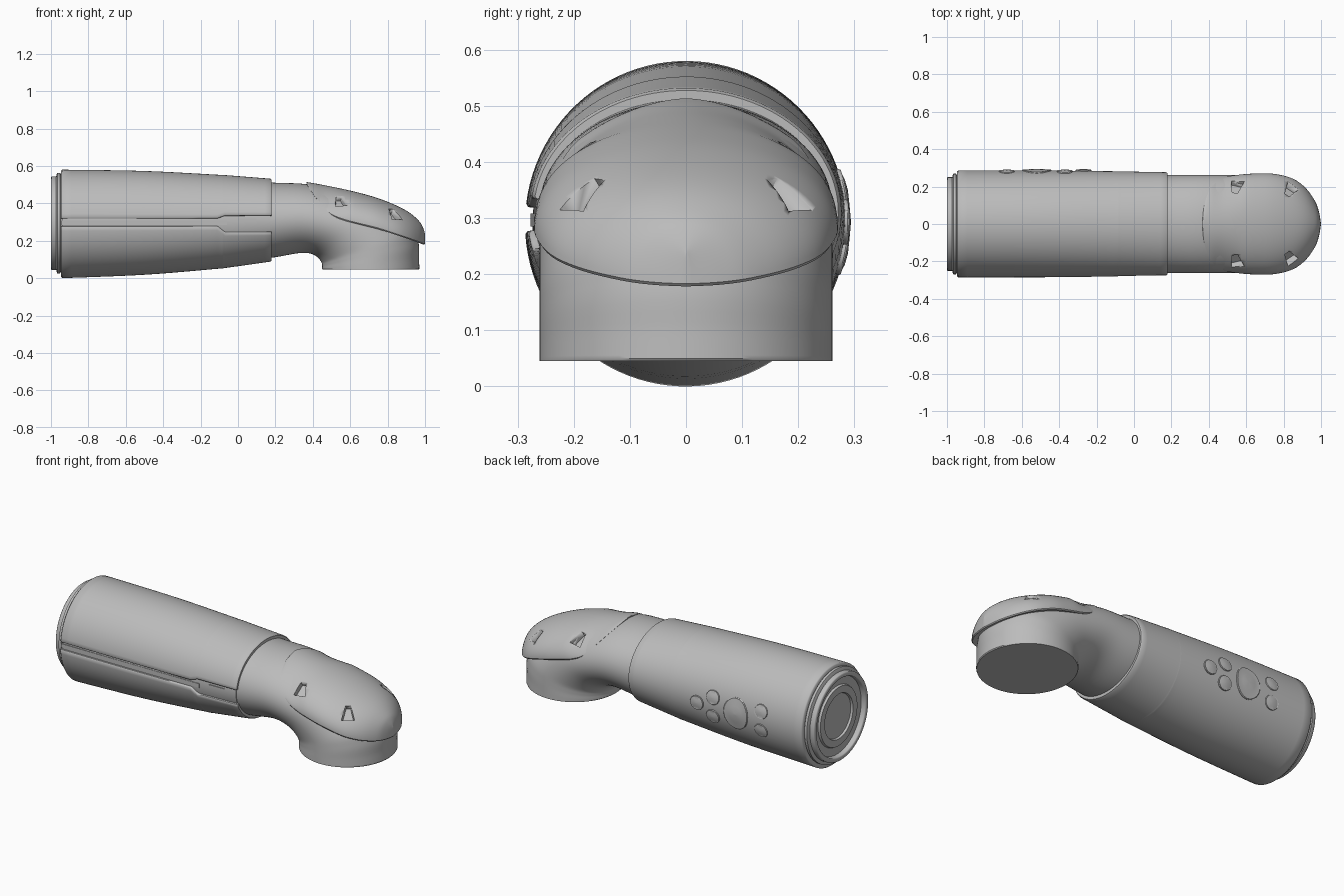
import bpy, bmesh
from math import sin, cos, asin, pi, atan2
from mathutils import Vector, Matrix

cube = bpy.data.objects.get("Cube")
if cube:
    bpy.data.objects.remove(cube, do_unlink=True)

GREY = (0.5, 0.5, 0.5, 1)
grey = bpy.data.materials.new("plain grey")
grey.use_nodes = True
grey.diffuse_color = GREY
grey.node_tree.nodes["Principled BSDF"].inputs["Base Color"].default_value = GREY


def finish(name, bm, angle=0.6):
    bmesh.ops.remove_doubles(bm, verts=bm.verts, dist=0.00005)
    bmesh.ops.recalc_face_normals(bm, faces=bm.faces)
    mesh = bpy.data.meshes.new(name)
    bm.to_mesh(mesh)
    bm.free()
    mesh.materials.append(grey)
    obj = bpy.data.objects.new(name, mesh)
    bpy.context.collection.objects.link(obj)
    activate(obj)
    bpy.ops.object.shade_smooth_by_angle(angle=angle)
    return obj


def activate(obj):
    bpy.ops.object.select_all(action='DESELECT')
    obj.select_set(True)
    bpy.context.view_layer.objects.active = obj


def smooth_rows(rows, steps):
    """Pass a smooth curve through a list of section settings."""
    out = []
    for i in range(len(rows) - 1):
        a, b, c, d = (rows[max(0, min(len(rows) - 1, i + k))] for k in (-1, 0, 1, 2))
        for s in range(steps):
            t = s / steps
            out.append([0.5 * (2 * q + (r - p) * t + (2 * p - 5 * q + 4 * r - e) * t * t
                               + (3 * q - p - 3 * r + e) * t ** 3)
                        for p, q, r, e in zip(a, b, c, d)])
    return out + [list(rows[-1])]


def loft(bm, rows, cyclic=True, caps=True):
    """Skin a list of equal-length point rows."""
    grid = [[bm.verts.new(p) for p in row] for row in rows]
    n = len(grid[0])
    for r0, r1 in zip(grid, grid[1:]):
        for j in range(n if cyclic else n - 1):
            k = (j + 1) % n
            bm.faces.new((r0[j], r0[k], r1[k], r1[j]))
    if caps:
        bm.faces.new(grid[0])
        bm.faces.new(grid[-1])
    return grid


# Handle profile: x, top z, bottom z, half width
HANDLE = smooth_rows([(-.94, .58, .0, .287), (-.5, .573, .018, .286),
                      (-.11, .553, .05, .282), (-.07, .551, .054, .281),
                      (.172, .532, .088, .277)], 6)


def handle_point(row, a, scale):
    x, top, low, w = row
    h = (top - low) / 2 * scale
    return (x, -w * scale * cos(a), (top + low) / 2 + h * sin(a))


# Split outer sleeve, open along the front where the seam runs
def sleeve_section(row, scale):
    x, top, low, w = row
    c, h = (top + low) / 2, (top - low) / 2
    f = max(0, min(1, (x + .11) / .04))
    a0 = asin((.32 + .015 * f - c) / h)
    a1 = 2 * pi + asin((.277 - .032 * f - c) / h)
    n, e = 96, .02
    pts = [handle_point(row, a0, scale * .93), handle_point(row, a0, scale * .985)]
    pts += [handle_point(row, a0 + e + (a1 - a0 - 2 * e) * i / n, scale) for i in range(n + 1)]
    pts += [handle_point(row, a1, scale * .985), handle_point(row, a1, scale * .93)]
    return pts


first, last = HANDLE[0], HANDLE[-1]
tip = [.18] + last[1:]
back = [-.946] + first[1:]
sections = [sleeve_section(back, .9), sleeve_section(back, .98)]
sections += [sleeve_section(r, 1) for r in HANDLE]
sections += [sleeve_section(tip, .98), sleeve_section(tip, .88)]
bm = bmesh.new()
loft(bm, sections, cyclic=False, caps=False)
finish("outer_sleeve", bm, 0.9)

# Inner tube seen in the seam
bm = bmesh.new()
loft(bm, [[handle_point(r, 2 * pi * i / 96, .953) for i in range(96)] for r in HANDLE])
finish("inner_tube", bm)


# Thin strip and small latch lying in the seam
def bar(name, x0, x1, z0, z1, y0, y1):
    bm = bmesh.new()
    bmesh.ops.create_cube(bm, size=1)
    for v in bm.verts:
        left = v.co.x < 0
        v.co = (x0 if left else x1,
                -.25 if v.co.y > 0 else (y0 if left else y1),
                z0 if v.co.z < 0 else z1)
    finish(name, bm, 0.3)


bar("seam_strip", -.945, -.06, .285, .308, -.277, -.271)
bar("latch_plate", 0, .1, .308, .32, -.271, -.268)

# Turned end cap with a stepped recess
CAP = [(-.93, .26), (-.948, .262), (-.951, .269), (-.966, .269), (-.969, .262), (-.972, .25),
       (-.996, .25), (-1, .246), (-1, .228), (-.996, .224), (-.972, .222), (-.972, .175),
       (-.984, .17), (-.984, .13), (-.972, .126), (-.972, .002)]
bm = bmesh.new()
loft(bm, [[(x, r * cos(2 * pi * i / 80), .294 + r * sin(2 * pi * i / 80)) for i in range(80)]
          for x, r in CAP])
finish("end_cap", bm, 0.9)

# Neck that bends down into the round base: top x, z, bottom x, z of each section
NECK = smooth_rows([(.1, .517, .1, .1), (.2, .51, .2, .112), (.37, .502, .32, .133),
                    (.55, .465, .385, .132), (.75, .405, .425, .112), (.925, .28, .446, .085),
                    (.965, .19, .45, .068), (.968, .1, .45, .055), (.97, .05, .45, .048)], 5)
NECK.append([.966, .045, .454, .045])
rows = []
for tx, tz, bx, bz in NECK:
    mid = Vector(((tx + bx) / 2, 0, (tz + bz) / 2))
    half = Vector(((tx - bx) / 2, 0, (tz - bz) / 2))
    rows.append([mid + half * cos(a) + Vector((0, .261 * sin(a), 0))
                 for a in (2 * pi * i / 80 for i in range(80))])
bm = bmesh.new()
loft(bm, rows)
neck = finish("neck_and_base", bm)

# Head shell: x, half width, rim z, crown z
SHELL = smooth_rows([(.365, 0, .513, .513), (.372, .08, .495, .513), (.39, .15, .467, .51),
                     (.42, .205, .426, .505), (.48, .247, .356, .493), (.55, .262, .32, .479),
                     (.65, .27, .293, .456), (.75, .268, .268, .427), (.85, .242, .236, .387),
                     (.92, .19, .212, .348), (.97, .118, .194, .303), (.99, .06, .186, .268),
                     (1, 0, .183, .235)], 4)
hub = Vector((.68, 0, .33))
rows = []
for x, w, rim, crown in SHELL:
    q = 1 + min(1, max(0, (.6 - x) / .2))
    arc = []
    for i in range(49):
        t = pi * (i / 48 - .5)
        arc.append(Vector((x, w * sin(t), rim + (crown - rim) * max(0, cos(t)) ** q)))
    inner = [[hub.lerp(p, s) - Vector((0, 0, d)) for s, d in ((0, 0), (.93, .006), (.985, .007))]
             for p in (arc[0], arc[-1])]
    inner[0][0] = inner[1][0] = hub
    rows.append(inner[0] + arc + inner[1][::-1])
bm = bmesh.new()
loft(bm, rows, cyclic=False, caps=False)
bmesh.ops.remove_doubles(bm, verts=bm.verts, dist=0.00005)
bmesh.ops.dissolve_degenerate(bm, edges=bm.edges, dist=0.00005)
shell = finish("head_shell", bm)


# Four tapered pockets sunk into the shell
def pocket(place, normal):
    n = Vector(normal).normalized()
    up = (Vector((0, 0, 1)) - n * n.z).normalized()
    frame = Matrix((up.cross(n), up, n)).transposed()
    outline = [(-.038, -.045), (.038, -.045), (.016, .045), (-.016, .045)]
    bm = bmesh.new()
    loft(bm, [[Vector(place) + frame @ Vector((a * s, b * s, d)) for a, b in outline]
              for d, s in ((-.035, .75), (.04, 1.1))])
    cutter = finish("pocket_cutter", bm)
    cutter.hide_render = True
    for target in (shell, neck):
        activate(target)
        mod = target.modifiers.new("pocket", 'BOOLEAN')
        mod.operation, mod.solver, mod.object = 'DIFFERENCE', 'EXACT', cutter
        bpy.ops.object.modifier_apply(modifier=mod.name)
    bpy.data.objects.remove(cutter, do_unlink=True)


for side in (-1, 1):
    pocket((.547, side * .2, .415), (.15, side * .65, .75))
    pocket((.835, side * .18, .343), (.4, side * .6, .7))


# Button pad on the back: one large oval and five small rounds
def button(name, x, z, rx, rz):
    bm = bmesh.new()
    rings = ((1, -.02), (1, .003), (.95, .006), (.88, .005), (.5, .008), (.02, .009))
    radius = .285
    rows = []
    for s, d in rings:
        row = []
        for i in range(40):
            a = 2 * pi * i / 40
            turn = (z - .293 + rz * s * sin(a)) / radius
            row.append((x + rx * s * cos(a), (radius + d) * cos(turn),
                        .293 + (radius + d) * sin(turn)))
        rows.append(row)
    loft(bm, rows)
    finish(name, bm, 0.5)


button("main_button", -.52, .293, .078, .092)
button("single_button", -.27, .293, .042, .04)
for x in (-.68, -.37):
    for z in (.238, .348):
        button("small_button", x, z, .042, .04)
